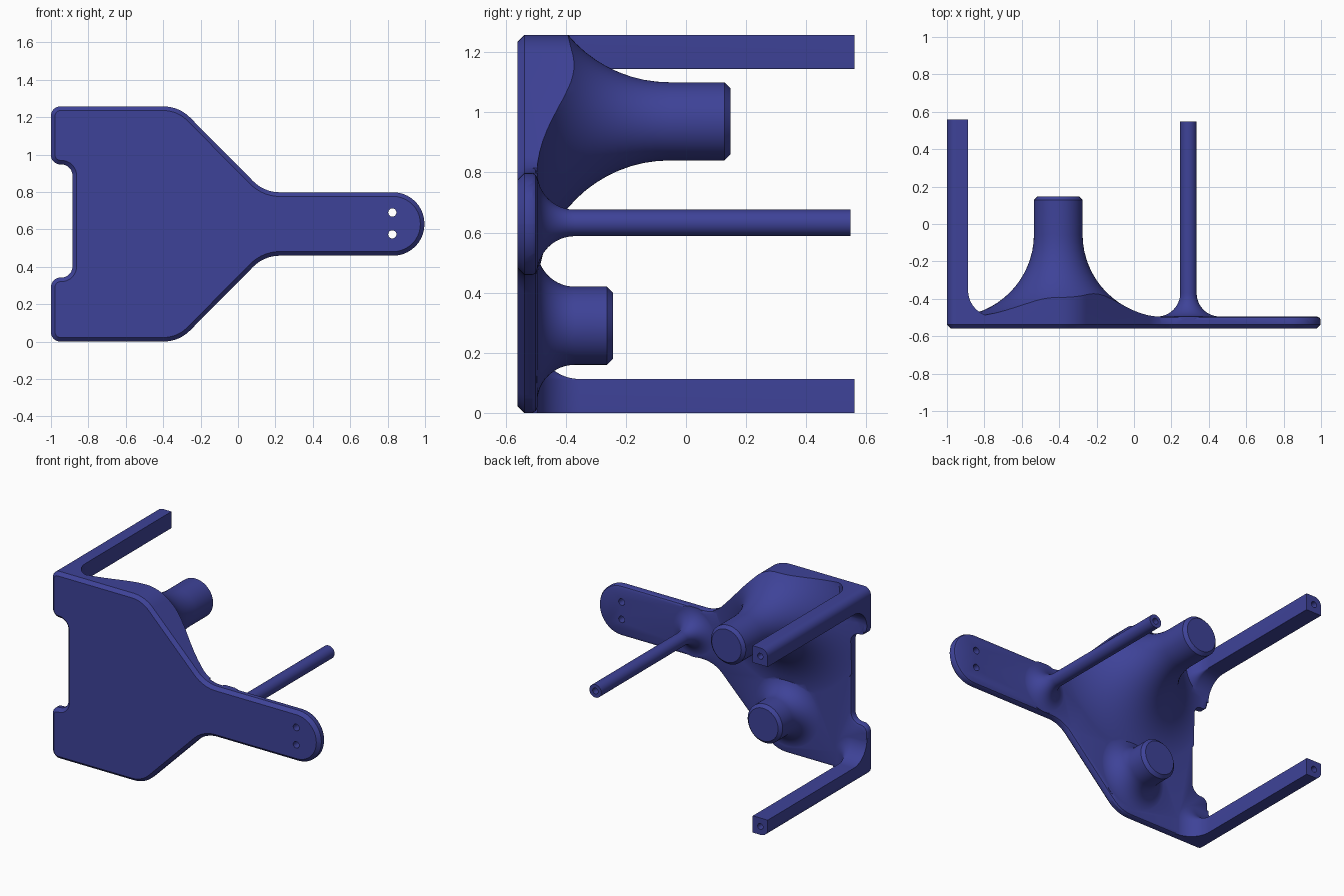
import bpy, bmesh, math
from mathutils import Vector

if "Cube" in bpy.data.objects:
    bpy.data.objects.remove(bpy.data.objects["Cube"])

H = 1.257                      # overall height
FRONT, BACK = -0.56, -0.494    # plate faces
ROOT = -0.535                  # depth where raised parts start inside the plate

blue = bpy.data.materials.new("navy blue")
blue.diffuse_color = (0.048, 0.055, 0.314, 1)
blue.use_nodes = True
blue.node_tree.nodes["Principled BSDF"].inputs["Base Color"].default_value = blue.diffuse_color


def rounded(corners, grow=0.0, steps=10):
    """Rounded counter-clockwise polygon from (x, z, radius), offset by grow."""
    pts = []
    for i, (x, z, r) in enumerate(corners):
        p = Vector((x, z))
        a = (Vector(corners[i - 1][:2]) - p).normalized()
        b = (Vector(corners[(i + 1) % len(corners)][:2]) - p).normalized()
        half = a.angle(b) / 2
        centre = p + (a + b).normalized() * r / math.sin(half)
        convex = 1 if (-a).cross(b) > 0 else -1
        start = p + a * r / math.tan(half) - centre
        sweep = (math.pi - 2 * half) * convex
        for k in range(steps + 1):
            t = sweep * k / steps
            v = Vector((start.x * math.cos(t) - start.y * math.sin(t),
                        start.x * math.sin(t) + start.y * math.cos(t)))
            pts.append(centre + v + v.normalized() * convex * grow)
    return pts


def loft(name, rings):
    """Closed solid through a list of (y, outline) rings."""
    bm = bmesh.new()
    loops = [[bm.verts.new((p[0], y, p[1])) for p in ring] for y, ring in rings]
    n = len(loops[0])
    for lo, hi in zip(loops, loops[1:]):
        for i in range(n):
            bm.faces.new((lo[i], lo[(i + 1) % n], hi[(i + 1) % n], hi[i]))
    bm.faces.new(loops[0])
    bm.faces.new(loops[-1])
    bmesh.ops.recalc_face_normals(bm, faces=bm.faces)
    me = bpy.data.meshes.new(name)
    bm.to_mesh(me)
    bm.free()
    me.materials.append(blue)
    ob = bpy.data.objects.new(name, me)
    bpy.context.collection.objects.link(ob)
    return ob


def circle(x, z, r, n=64):
    return [(x + r * math.cos(math.tau * i / n), z + r * math.sin(math.tau * i / n))
            for i in range(n)]


def fillet(radius, steps=16):
    """(y, outward growth) pairs of a concave fillet rising from the plate."""
    out = [(ROOT, radius)]
    for k in range(steps + 1):
        t = math.pi / 2 * k / steps
        out.append((BACK - 0.001 + radius * (1 - math.cos(t)), radius * (1 - math.sin(t))))
    return out


def boss(name, x, z, r, end, flare, chamfer=0.0):
    rings = [(y, circle(x, z, r + g)) for y, g in fillet(flare)]
    if chamfer:
        rings.append((end - chamfer, circle(x, z, r)))
    rings.append((end, circle(x, z, r - chamfer)))
    return loft(name, rings)


def post(name, z):
    """Square corner post; its outer side is trimmed by the plate outline."""
    s = 0.113
    rings = []
    for y, g in fillet(0.14) + [(0.56, 0.0)]:
        h, c = s + g, g + 0.004
        rings.append((y, rounded([(-1 - h, z - h, c), (-1 + h, z - h, c),
                                  (-1 + h, z + h, c), (-1 - h, z + h, c)], steps=8)))
    return loft(name, rings)


def combine(target, tool, operation):
    mod = target.modifiers.new("join", 'BOOLEAN')
    mod.operation, mod.solver, mod.object = operation, 'EXACT', tool
    bpy.context.view_layer.objects.active = target
    bpy.ops.object.modifier_apply(modifier=mod.name)
    bpy.data.objects.remove(tool)


# Plate outline: wide body with a left notch, tapering into a round-ended arm
side = [(-1, 0, .05), (-0.315, 0, .2), (0.14, .459, .2), (0.997, .459, .168)]
outline = ([(-0.885, .342, .06), (-1, .342, .05)] + side
           + [(x, H - z, r) for x, z, r in reversed(side)]
           + [(-1, .947, .05), (-0.885, .947, .06)])

# Plate with a softened back edge
plate = loft("mounting_plate", [(FRONT - 0.02, rounded(outline, 0.002)),
                                (BACK - 0.020, rounded(outline, 0.002)),
                                (BACK - 0.006, rounded(outline, -0.006)),
                                (BACK, rounded(outline, -0.02))])

# Flared bosses, slim rod and corner posts
raised = [boss("upper_boss", -0.405, .97, .13, .148, .44, .02),
          boss("lower_boss", -0.405, .29, .13, -.243, .125, .02),
          boss("rod", .291, .632, .044, .548, .125),
          post("upper_post", H), post("lower_post", 0)]
for part in raised:
    combine(plate, part, 'UNION')

# Trim everything to the outline, with a chamfered front edge
trim = loft("trim", [(FRONT, rounded(outline, -0.022)),
                     (FRONT + 0.022, rounded(outline)), (0.7, rounded(outline))])
combine(plate, trim, 'INTERSECT')

# Screw holes through the arm, blind holes in the post and rod ends
for x, z, r, y0, y1 in [(.825, .69, .022, -.7, -.4), (.825, .573, .022, -.7, -.4),
                        (-.945, H - .056, .02, .46, .7), (-.945, .056, .02, .46, .7),
                        (.291, .632, .02, .45, .7)]:
    combine(plate, loft("hole", [(y0, circle(x, z, r, 24)), (y1, circle(x, z, r, 24))]),
            'DIFFERENCE')

bpy.ops.object.select_all(action='DESELECT')
plate.select_set(True)
bpy.context.view_layer.objects.active = plate
bpy.ops.object.shade_smooth_by_angle(angle=math.radians(30))
